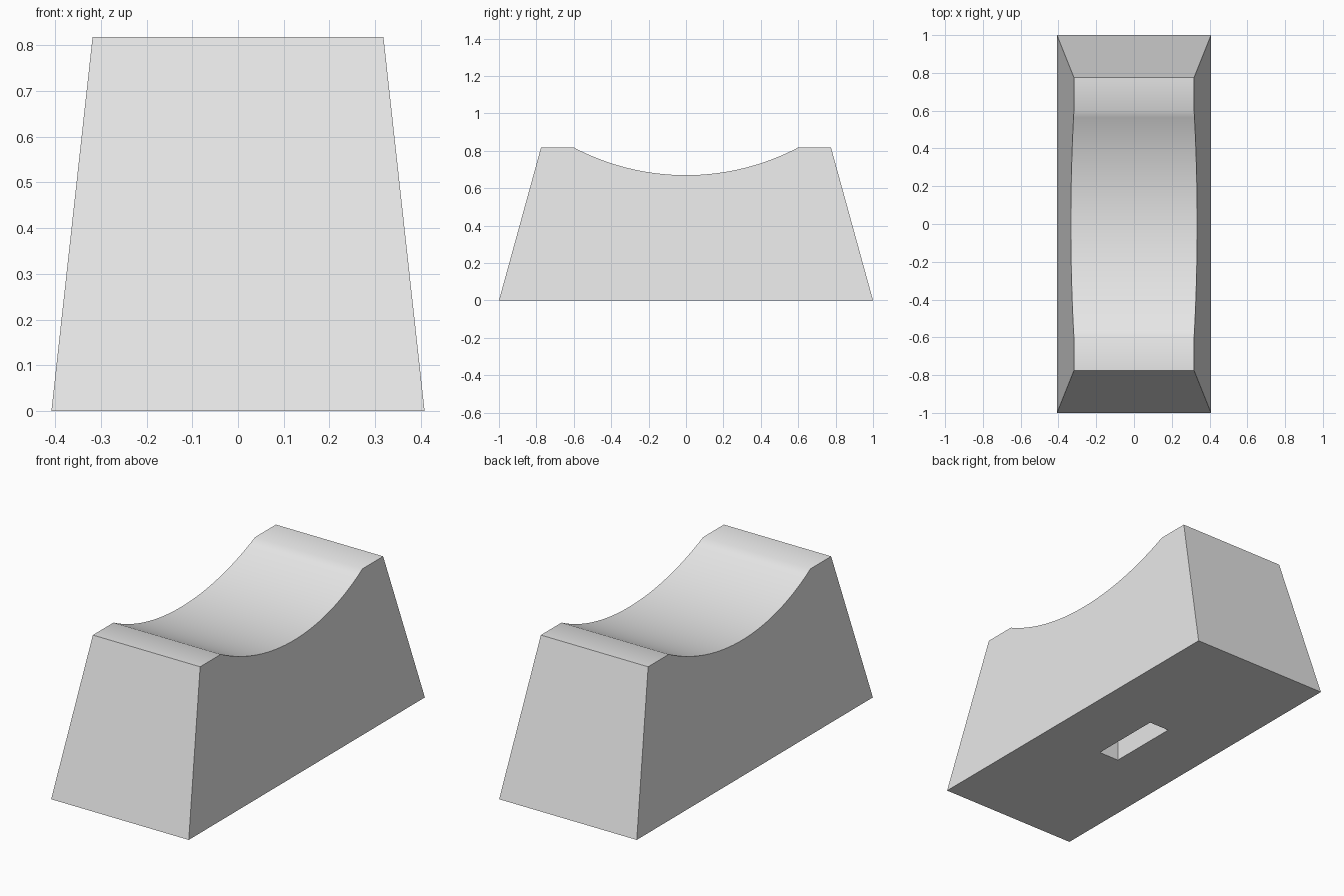
import bpy, bmesh, math
from mathutils import Vector

default = bpy.data.objects.get("Cube")
if default:
    bpy.data.objects.remove(default, do_unlink=True)

HEIGHT, SADDLE_Z, SADDLE_Y = 0.818, 0.67, 0.6
TOP_Y, BASE_Y = 0.775, 1.0
TOP_X, BASE_X = 0.318, 0.408
SLOT_X, SLOT_Y, SLOT_DEPTH = 0.06, 0.2, 0.3
STEPS = 32

grey = bpy.data.materials.new("plain grey")
grey.use_nodes = True
grey.diffuse_color = (0.8, 0.8, 0.8, 1)
grey.node_tree.nodes["Principled BSDF"].inputs["Base Color"].default_value = (0.8, 0.8, 0.8, 1)


def half_width(z):
    return BASE_X + (TOP_X - BASE_X) * z / HEIGHT


# Side profile: tapered block with a circular saddle in the top
sag = HEIGHT - SADDLE_Z
radius = (SADDLE_Y ** 2 + sag ** 2) / (2 * sag)
sweep = math.asin(SADDLE_Y / radius)
profile = [(-BASE_Y, 0), (-TOP_Y, HEIGHT)]
for i in range(STEPS + 1):
    a = sweep * (2 * i / STEPS - 1)
    profile.append((radius * math.sin(a), SADDLE_Z + radius * (1 - math.cos(a))))
profile += [(TOP_Y, HEIGHT), (BASE_Y, 0)]

# Span the profile across the leaning side planes
bm = bmesh.new()
right = [bm.verts.new((-half_width(z), y, z)) for y, z in profile]
left = [bm.verts.new((half_width(z), y, z)) for y, z in profile]
bm.faces.new(right)
bm.faces.new(left[::-1])
count = len(profile)
for i in range(count):
    j = (i + 1) % count
    base = bm.faces.new((right[i], left[i], left[j], right[j]))

# Slot in the underside: inset the base, then push it upward
bmesh.ops.inset_individual(bm, faces=[base], thickness=0.1)
for v in base.verts:
    v.co = (math.copysign(SLOT_X, v.co.x), math.copysign(SLOT_Y, v.co.y), 0)
pocket = bmesh.ops.extrude_discrete_faces(bm, faces=[base])["faces"][0]
bmesh.ops.translate(bm, verts=pocket.verts, vec=Vector((0, 0, SLOT_DEPTH)))
bmesh.ops.recalc_face_normals(bm, faces=bm.faces)

mesh = bpy.data.meshes.new("saddle_block")
bm.to_mesh(mesh)
bm.free()
mesh.materials.append(grey)
block = bpy.data.objects.new("saddle_block", mesh)
bpy.context.collection.objects.link(block)

# Smooth the saddle, keep the block edges sharp
bpy.ops.object.select_all(action="DESELECT")
block.select_set(True)
bpy.context.view_layer.objects.active = block
bpy.ops.object.shade_smooth_by_angle(angle=math.radians(30))
